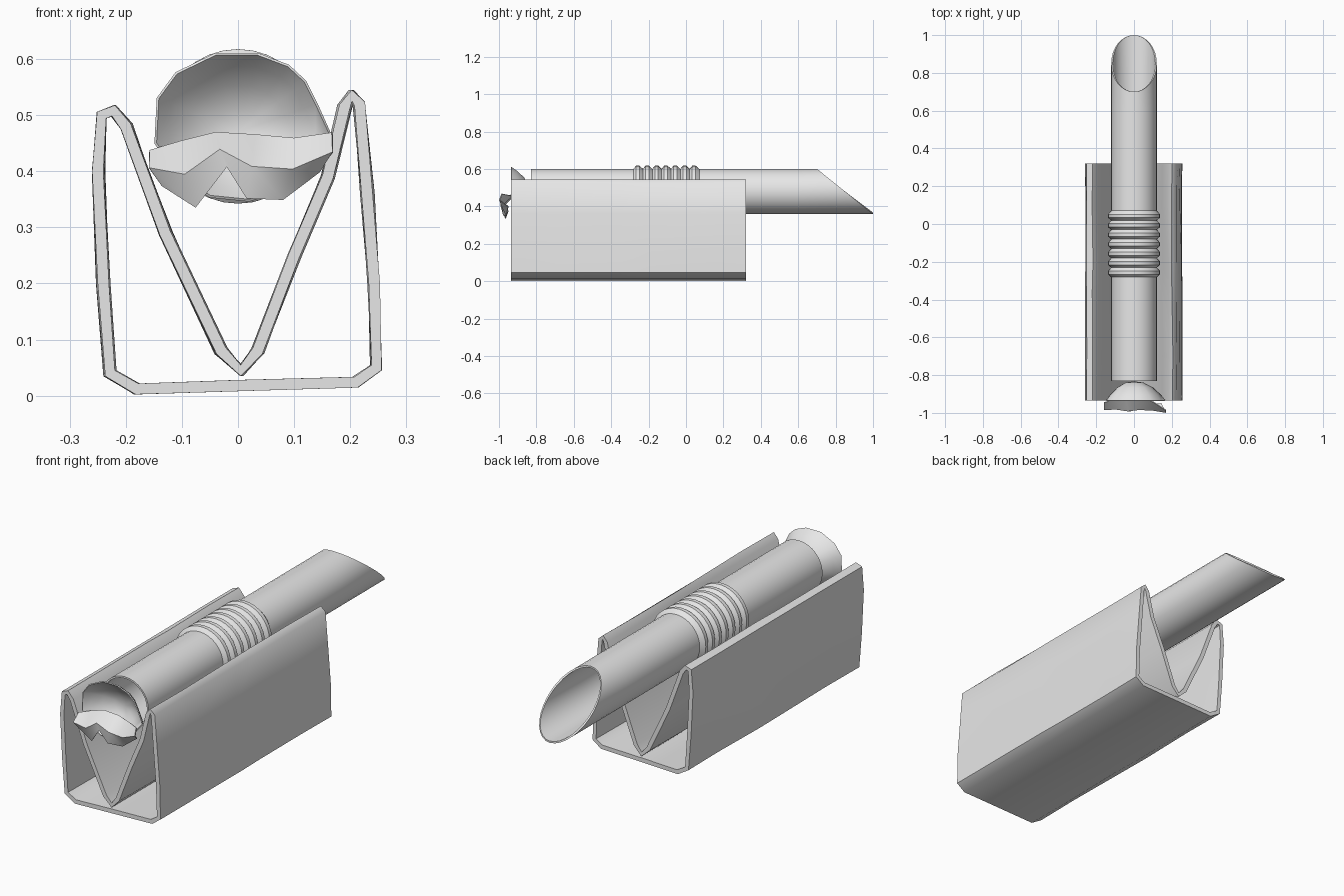
import bpy, bmesh, math, random

random.seed(4)
cube = bpy.data.objects.get("Cube")
if cube:
    bpy.data.objects.remove(cube, do_unlink=True)

gray = bpy.data.materials.new("plain_gray")
gray.use_nodes = True
gray.diffuse_color = (0.8, 0.8, 0.8, 1)
gray.node_tree.nodes["Principled BSDF"].inputs["Base Color"].default_value = gray.diffuse_color


def sheet(name, rows, closed, thickness, angle=40):
    """Skin rows of points into a thin smooth-shaded sheet."""
    bm = bmesh.new()
    grid = [[bm.verts.new(p) for p in row] for row in rows]
    n = len(rows[0])
    for a, b in zip(grid, grid[1:]):
        for i in range(n if closed else n - 1):
            j = (i + 1) % n
            bm.faces.new((a[i], a[j], b[j], b[i]))
    bmesh.ops.remove_doubles(bm, verts=bm.verts, dist=0.0005)
    bmesh.ops.recalc_face_normals(bm, faces=bm.faces)
    mesh = bpy.data.meshes.new(name)
    bm.to_mesh(mesh)
    bm.free()
    obj = bpy.data.objects.new(name, mesh)
    bpy.context.collection.objects.link(obj)
    mesh.materials.append(gray)
    solid = obj.modifiers.new("thickness", 'SOLIDIFY')
    solid.thickness = thickness
    solid.offset = 0
    bpy.ops.object.select_all(action='DESELECT')
    obj.select_set(True)
    bpy.context.view_layer.objects.active = obj
    bpy.ops.object.modifier_apply(modifier=solid.name)
    bpy.ops.object.shade_smooth_by_angle(angle=math.radians(angle))
    return obj


# Folded cradle: one closed strip with a V trough, drawn along y
fold = [(-0.243, 0.5), (-0.25, 0.4), (-0.24, 0.2), (-0.228, 0.04), (-0.18, 0.012),
        (0, 0.018), (0.21, 0.024), (0.247, 0.05), (0.243, 0.2), (0.23, 0.36),
        (0.217, 0.52), (0.203, 0.535), (0.19, 0.515), (0.16, 0.39), (0.1, 0.25),
        (0.035, 0.08), (0.005, 0.045), (-0.03, 0.08), (-0.13, 0.29), (-0.2, 0.48),
        (-0.222, 0.508)]
rows = []
for y in (-0.935, -0.7, -0.35, -0.2, 0.1, 0.32):
    wobble = 0.004 if -0.9 < y < 0.3 else 0
    rows.append([(x + random.uniform(-wobble, wobble), y, z) for x, z in fold])
sheet("folded_cradle", rows, True, 0.02, 50)

# Straw: plain tube, ribbed bend, then a slanted tip
AXIS, RADIUS, SIDES = 0.48, 0.117, 32
stations = [(-0.83, RADIUS), (-0.55, RADIUS), (-0.28, RADIUS)]
ribs = 7
pitch = 0.35 / ribs
for i in range(ribs):
    start = -0.28 + i * pitch
    stations += [(start + pitch * 0.3, 0.134), (start + pitch * 0.6, 0.134),
                 (start + pitch, RADIUS)]
stations += [(0.35, RADIUS), (0.6, RADIUS)]


def ring(y, r, slant=0):
    points = []
    for k in range(SIDES):
        a = math.tau * k / SIDES
        drop = (1 - math.sin(a)) / 2
        points.append((r * math.cos(a), y + slant * drop, AXIS + r * math.sin(a)))
    return points


rows = [ring(y, r) for y, r in stations] + [ring(0.7, RADIUS, 0.3)]
sheet("bendy_straw", rows, True, 0.008, 35)

# Torn cup at the front end, hollow towards the front
rim = [(0.165, 0.465), (0.14, 0.52), (0.12, 0.56), (0.09, 0.588), (0.035, 0.609),
       (-0.04, 0.609), (-0.11, 0.575), (-0.143, 0.53), (-0.147, 0.45),
       (-0.105, 0.39), (-0.05, 0.355), (0.02, 0.348), (0.07, 0.365), (0.12, 0.41)]
rows = []
for t in (0, 0.3, 0.6, 0.85, 1):
    y = -0.835 - 0.1 * t ** 2.2
    rows.append([(x * t, y, 0.47 + (z - 0.47) * t) for x, z in rim])
sheet("torn_cup", rows, True, 0.005, 50)

# Ragged flap folded forward over the lower half of the cup
upper = [(-0.158, -0.945, 0.436), (-0.1, -0.925, 0.453), (-0.04, -0.92, 0.468),
         (0.03, -0.92, 0.464), (0.1, -0.94, 0.458), (0.168, -0.985, 0.468)]
lower = [(-0.135, -0.95, 0.375), (-0.075, -0.965, 0.336), (-0.02, -0.99, 0.408),
         (0.015, -0.975, 0.352), (0.08, -0.96, 0.35), (0.145, -0.95, 0.4)]
middle = [((a[0] + b[0]) / 2 * 1.08, max(-0.997, (a[1] + b[1]) / 2 - 0.035),
           (a[2] + b[2]) / 2) for a, b in zip(upper, lower)]
sheet("torn_flap", [upper, middle, lower], False, 0.005, 50)
